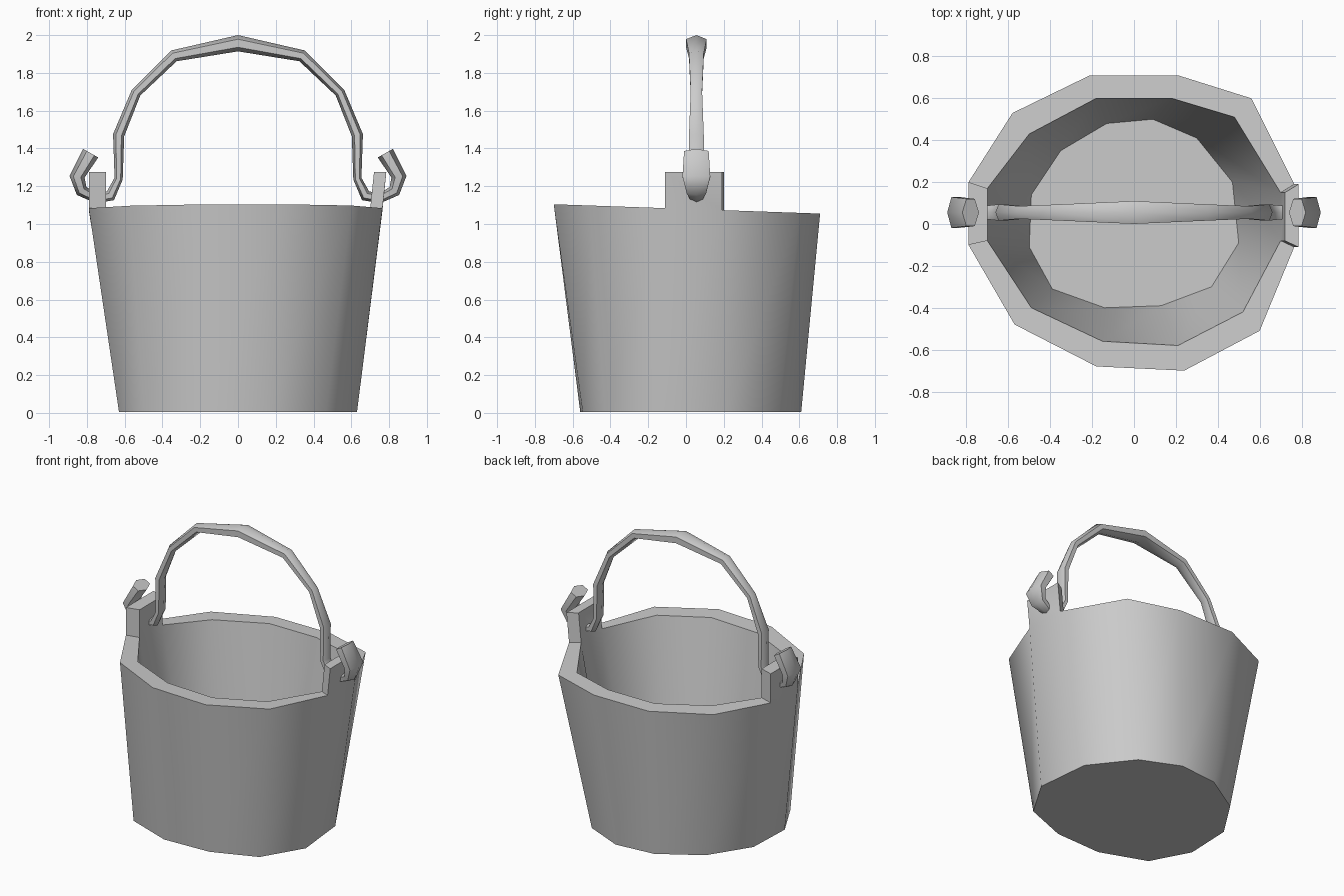
import bpy, bmesh, math
from mathutils import Vector

default_cube = bpy.data.objects.get("Cube")
if default_cube:
    bpy.data.objects.remove(default_cube, do_unlink=True)

grey = bpy.data.materials.new("plain grey")
grey.use_nodes = True
colour = (0.6, 0.6, 0.6, 1)
grey.diffuse_color = colour
grey.node_tree.nodes["Principled BSDF"].inputs["Base Color"].default_value = colour


def finish(bm, name, angle):
    """Turn a bmesh into a shaded, coloured object."""
    bmesh.ops.recalc_face_normals(bm, faces=bm.faces)
    mesh = bpy.data.meshes.new(name)
    bm.to_mesh(mesh)
    bm.free()
    mesh.materials.append(grey)
    obj = bpy.data.objects.new(name, mesh)
    bpy.context.collection.objects.link(obj)
    bpy.ops.object.select_all(action='DESELECT')
    obj.select_set(True)
    bpy.context.view_layer.objects.active = obj
    bpy.ops.object.shade_smooth_by_angle(angle=math.radians(angle))
    return obj


def bridge(bm, ring_a, ring_b):
    """Join two closed rings with quads and return the new faces."""
    count = len(ring_a)
    return [bm.faces.new((ring_a[i], ring_a[(i + 1) % count],
                          ring_b[(i + 1) % count], ring_b[i]))
            for i in range(count)]


# Hand-hewn twelve-sided outlines, starting beside the left lug
rim_outer = [(.765, .19), (.56, .6), (.21, .71), (-.21, .71), (-.58, .53), (-.79, .2),
             (-.79, -.1), (-.57, -.48), (-.18, -.68), (.24, -.7), (.6, -.51), (.765, -.11)]
rim_inner = [(.7, .15), (.48, .51), (.18, .6), (-.18, .6), (-.5, .43), (-.7, .17),
             (-.7, -.08), (-.49, -.4), (-.15, -.56), (.21, -.58), (.52, -.42), (.7, -.08)]
floor = [(.47, .2), (.3, .41), (.09, .5), (-.13, .48), (-.35, .35), (-.49, .14),
         (-.5, -.11), (-.39, -.31), (-.14, -.4), (.13, -.39), (.37, -.3), (.5, -.09)]
base = [(x * 1.26, .025 + (y - .05) * 1.3) for x, y in floor]


def rim_height(y):
    return 1.08 - .035 * y


# Bucket: base, outer wall, rim, inner wall, floor
bm = bmesh.new()
base_ring = [bm.verts.new((x, y, .005)) for x, y in base]
outer_ring = [bm.verts.new((x, y, rim_height(y))) for x, y in rim_outer]
inner_ring = [bm.verts.new((x, y, rim_height(y))) for x, y in rim_inner]
floor_ring = [bm.verts.new((x, y, .1)) for x, y in floor]
bm.faces.new(base_ring)
bridge(bm, base_ring, outer_ring)
rim_faces = bridge(bm, outer_ring, inner_ring)
bridge(bm, inner_ring, floor_ring)
bm.faces.new(floor_ring)

# Lugs: raise the rim segment at each side
for segment, lean in ((rim_faces[5], 0), (rim_faces[-1], .02)):
    raised = bmesh.ops.extrude_discrete_faces(bm, faces=[segment])["faces"][0]
    for v in raised.verts:
        v.co.x += lean
        v.co.z = 1.275
bmesh.ops.remove_doubles(bm, verts=bm.verts, dist=.0005)
finish(bm, "bucket", 50)

# Handle: (x, z, in-plane radius, sideways radius) from hook tip to crown
half_path = [(.78, 1.375, .046, .075), (.852, 1.25, .04, .085), (.828, 1.175, .033, .06),
             (.75, 1.135, .025, .035), (.675, 1.15, .03, .04), (.632, 1.24, .022, .045),
             (.632, 1.47, .03, .045), (.54, 1.695, .027, .035), (.34, 1.89, .032, .045),
             (0, 1.957, .043, .063)]
path = half_path + [(-x, z, r, s) for x, z, r, s in reversed(half_path[:-1])]
centres = [Vector((x, .055, z)) for x, z, r, s in path]
side = Vector((0, 1, 0))
sides = 6

bm = bmesh.new()
rings = []
for i, (x, z, thick, wide) in enumerate(path):
    # Average the two neighbouring directions so each joint is mitred
    before = centres[i] - centres[max(i - 1, 0)]
    after = centres[min(i + 1, len(path) - 1)] - centres[i]
    along = (before.normalized() + after.normalized()).normalized()
    outward = side.cross(along)
    ring = []
    for k in range(sides):
        turn = math.tau * k / sides
        ring.append(bm.verts.new(centres[i] + outward * thick * math.cos(turn)
                                 + side * wide * math.sin(turn)))
    rings.append(ring)
for ring_a, ring_b in zip(rings, rings[1:]):
    bridge(bm, ring_a, ring_b)
bm.faces.new(rings[0])
bm.faces.new(rings[-1])
finish(bm, "handle", 65)
